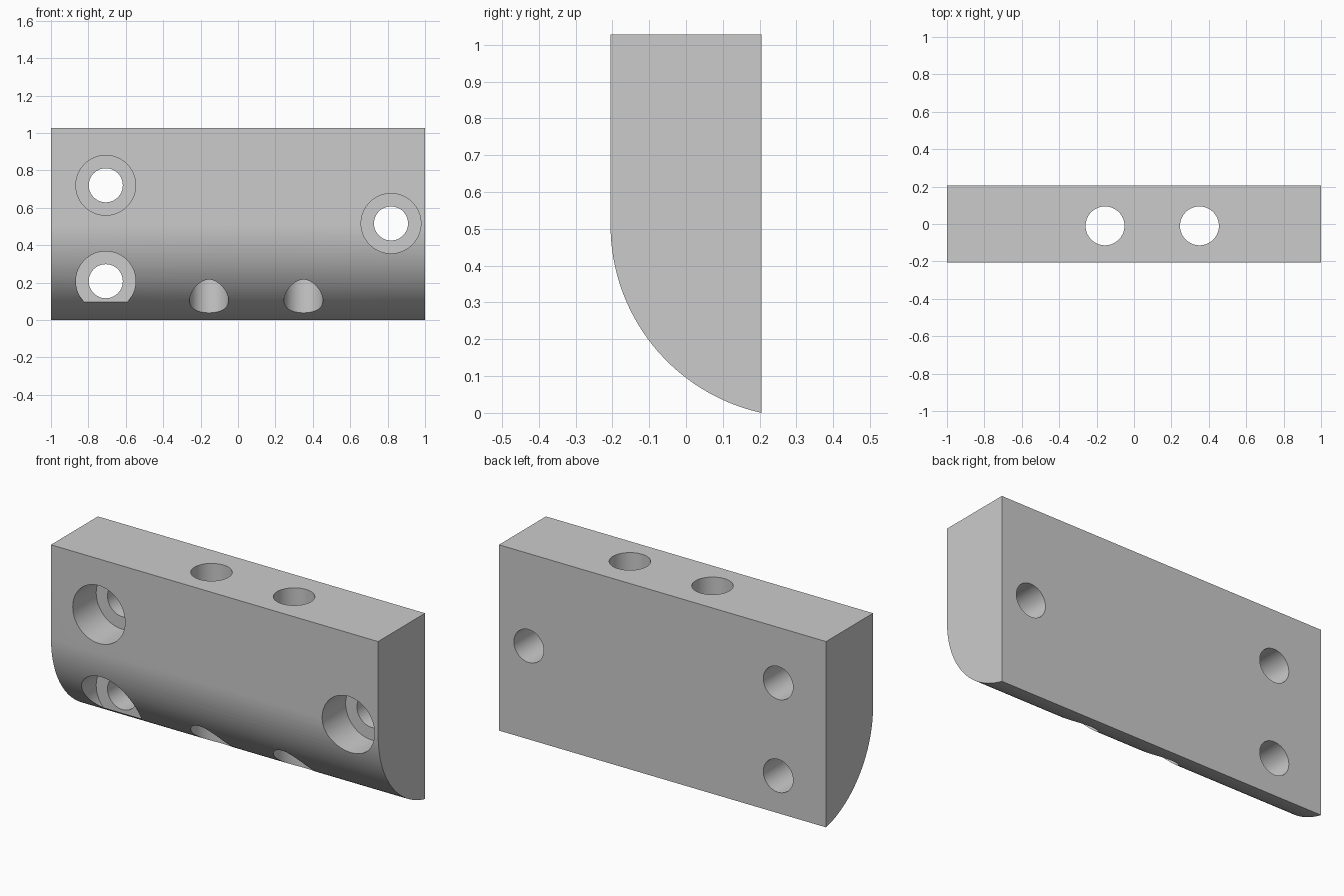
import bpy, bmesh, math
from mathutils import Matrix

cube = bpy.data.objects.get("Cube")
if cube:
    bpy.data.objects.remove(cube, do_unlink=True)

grey = bpy.data.materials.new("plain_grey")
grey.use_nodes = True
colour = (0.6, 0.6, 0.6, 1)
grey.diffuse_color = colour
grey.node_tree.nodes["Principled BSDF"].inputs["Base Color"].default_value = colour

HALF, DEPTH, TOP, BEND = 1.0, 0.205, 1.027, 0.51
RADIUS = 0.522


def make_object(name, bm):
    bmesh.ops.recalc_face_normals(bm, faces=bm.faces)
    mesh = bpy.data.meshes.new(name)
    bm.to_mesh(mesh)
    bm.free()
    mesh.materials.append(grey)
    obj = bpy.data.objects.new(name, mesh)
    bpy.context.collection.objects.link(obj)
    return obj


# Block: side profile with a rounded lower front, extruded along x
profile = [(DEPTH, TOP), (-DEPTH, TOP)]
end = math.acos((RADIUS - 2 * DEPTH) / RADIUS)
steps = 32
for i in range(steps + 1):
    a = end * i / steps
    profile.append((-DEPTH + RADIUS * (1 - math.cos(a)), BEND - RADIUS * math.sin(a)))
bm = bmesh.new()
face = bm.faces.new([bm.verts.new((-HALF, y, z)) for y, z in profile])
extruded = bmesh.ops.extrude_face_region(bm, geom=[face])["geom"]
bmesh.ops.translate(bm, vec=(2 * HALF, 0, 0),
                    verts=[v for v in extruded if isinstance(v, bmesh.types.BMVert)])
block = make_object("mounting_block", bm)


# Drill: cut one round hole, then remove the cutter
def drill(name, centre, radius, length, axis):
    bm = bmesh.new()
    turn = Matrix.Rotation(math.pi / 2, 4, "X") if axis == "y" else Matrix()
    bmesh.ops.create_cone(bm, cap_ends=True, segments=64, radius1=radius, radius2=radius,
                          depth=length, matrix=Matrix.Translation(centre) @ turn)
    cutter = make_object(name, bm)
    cutter.hide_render = True
    mod = block.modifiers.new(name, "BOOLEAN")
    mod.operation = "DIFFERENCE"
    mod.solver = "EXACT"
    mod.object = cutter
    bpy.ops.object.modifier_apply(modifier=name)
    bpy.data.objects.remove(cutter, do_unlink=True)


bpy.context.view_layer.objects.active = block
block.select_set(True)

# Counterbored screw holes, front to back
for x, z in [(-0.707, 0.72), (-0.707, 0.207), (0.818, 0.516)]:
    drill("screw_hole", (x, 0, z), 0.091, 1, "y")
    drill("counterbore", (x, -0.25, z), 0.16, 0.5, "y")

# Vertical holes, top to bottom
for x in (-0.155, 0.35):
    drill("vertical_hole", (x, -0.01, 0.5), 0.104, 2, "z")

bpy.ops.object.shade_smooth_by_angle(angle=math.radians(30))
